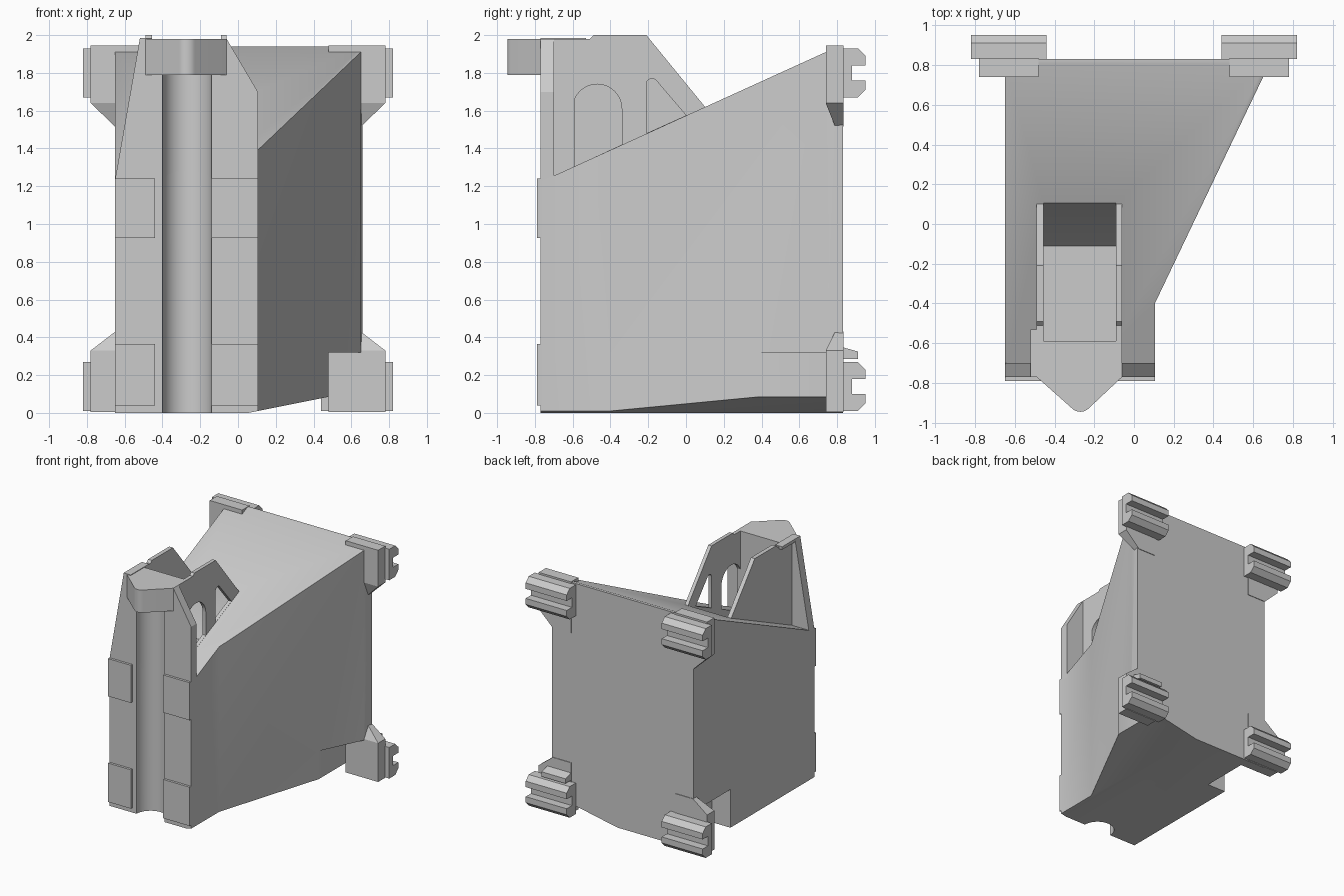
import bpy, bmesh, math
from mathutils import Vector

cube = bpy.data.objects.get("Cube")
if cube:
    bpy.data.objects.remove(cube, do_unlink=True)

grey = bpy.data.materials.new("plain grey")
grey.use_nodes = True
GREY = (0.6, 0.6, 0.6, 1)
grey.diffuse_color = GREY
grey.node_tree.nodes["Principled BSDF"].inputs["Base Color"].default_value = GREY

PLACE = {"x": lambda u, v, w: (w, u, v),
         "y": lambda u, v, w: (u, w, v),
         "z": lambda u, v, w: (u, v, w)}


def finish(name, bm):
    bmesh.ops.recalc_face_normals(bm, faces=bm.faces[:])
    mesh = bpy.data.meshes.new(name)
    bm.to_mesh(mesh)
    bm.free()
    mesh.materials.append(grey)
    obj = bpy.data.objects.new(name, mesh)
    bpy.context.collection.objects.link(obj)
    return obj


def prism(name, axis, points, lo, hi, planes=()):
    """Extrude a profile along an axis, then trim it with planes (point, outward normal)."""
    bm = bmesh.new()
    verts = [bm.verts.new(PLACE[axis](u, v, lo)) for u, v in points]
    face = bm.faces.new(verts)
    new = bmesh.ops.extrude_face_region(bm, geom=[face])["geom"]
    shift = Vector(PLACE[axis](0, 0, hi - lo))
    bmesh.ops.translate(bm, vec=shift, verts=[g for g in new if isinstance(g, bmesh.types.BMVert)])
    for co, no in planes:
        bmesh.ops.bisect_plane(bm, geom=bm.verts[:] + bm.edges[:] + bm.faces[:],
                               plane_co=co, plane_no=no, clear_outer=True)
        bmesh.ops.holes_fill(bm, edges=[e for e in bm.edges if e.is_boundary])
    return finish(name, bm)


def box(name, x, y, z):
    return prism(name, "z", [(x[0], y[0]), (x[1], y[0]), (x[1], y[1]), (x[0], y[1])], *z)


def cut(obj, cutter):
    cutter.hide_render = True
    mod = obj.modifiers.new("cut", "BOOLEAN")
    mod.operation, mod.solver, mod.object = "DIFFERENCE", "EXACT", cutter
    bpy.context.view_layer.objects.active = obj
    bpy.ops.object.modifier_apply(modifier=mod.name)
    bpy.data.objects.remove(cutter, do_unlink=True)


def arc(cx, cy, r, start, end, n):
    angles = [math.radians(start + (end - start) * i / n) for i in range(n + 1)]
    return [(cx + r * math.cos(a), cy + r * math.sin(a)) for a in angles]


FRONT, BACK, MID = -0.77, 0.83, -0.27
SLOPE = 0.455
top_plane = ((0, -0.70, 1.255), (0, -SLOPE, 1))
groove = arc(MID, FRONT, 0.13, 180, 0, 24)

# Main body with sloped top, slanted side, front groove and chamfered underside
body = prism("body", "z",
             [(-0.65, FRONT)] + groove + [(0.105, FRONT), (0.105, -0.40),
              (0.65, 0.74), (0.66, BACK), (-0.65, BACK)], 0, 2.2,
             [top_plane, ((0.055, 0, 0), (0.2, 0, -1)), ((0, 0, 1.94), (0, 0, 1))])
for s in (-1, 1):
    cut(body, box("corner_cutter", sorted((s * 0.48, s * 0.9)), (0.34, 0.745), (-0.1, 0.32)))
cut(body, prism("pocket_cutter", "x", [(-0.59, 1.24), (-0.11, 1.24), (0.105, 1.62),
                                       (0.105, 1.9), (-0.59, 1.9)], -0.455, -0.09))

# Raised front wall, grooved spine and overhanging nose
prism("front_wall_right", "y", [(-0.65, 1.22), (-0.49, 1.22), (-0.49, 1.98), (-0.52, 1.98),
                                (-0.65, 1.24)], FRONT, -0.70)
prism("front_wall_left", "y", [(-0.06, 1.22), (0.105, 1.22), (0.105, 1.70), (-0.06, 1.98)],
      FRONT, -0.70)
spine = prism("spine", "z", [(-0.49, FRONT)] + groove +
              [(-0.06, FRONT), (-0.06, -0.59), (-0.49, -0.59)], 1.2, 1.79)
nose = prism("nose", "z", [(-0.49, -0.59), (-0.49, FRONT)] +
             arc(MID, -0.885, 0.06, 225, 315, 10) + [(-0.06, FRONT), (-0.06, -0.59)], 1.79, 1.98)
box("nose_tab", (-0.52, -0.455), (FRONT, -0.53), (1.96, 1.985))

# Two ribs standing on the sloped top, one with windows
rib_profile = [(-0.70, 1.25), (0.105, 1.615), (-0.21, 2.0), (-0.49, 2.0), (-0.51, 1.98), (-0.70, 1.98)]
prism("solid_rib", "x", rib_profile, -0.49, -0.455)
rib = prism("window_rib", "x", rib_profile, -0.09, -0.06)
cut(rib, prism("arch_cutter", "x", [(-0.60, 1.3), (-0.34, 1.42)] +
               arc(-0.47, 1.61, 0.13, 0, 180, 20), -0.2, 0.05))
cut(rib, prism("slot_cutter", "x", [(-0.21, 1.48), (0, 1.575)] +
               arc(-0.18, 1.74, 0.03, 40, 180, 8), -0.2, 0.05))

# Thin pads on the front face
for z in ((0.04, 0.365), (0.925, 1.24)):
    box("front_pad_right", (-0.65, -0.44), (-0.79, FRONT), z)
    box("front_pad_left", (-0.14, 0.105), (-0.79, FRONT), z)


# Corner mounts with tapered ends, each carrying a channelled rail
def mount(name, s, z_flat, z_bend, z_tip):
    outline = [(0.48, z_flat), (0.78, z_flat), (0.78, z_bend), (0.65, z_tip), (0.48, z_tip)]
    bm = bmesh.new()
    rings = []
    for front in (True, False):
        rings.append([bm.verts.new((s * x, (0.79 if z == z_tip else 0.74) if front else 0.835, z))
                      for x, z in outline])
        bm.faces.new(rings[-1][:3] + [bm.verts.new((s * 0.48, 0.74 if front else 0.835, z_bend))])
        corner = bm.verts[:][-1]
        bm.faces.new([corner, rings[-1][2], rings[-1][3], rings[-1][4]])
        rings[-1].append(corner)
    a, b = rings
    for i in range(6):
        j = (i + 1) % 6
        bm.faces.new([a[i], a[j], b[j], b[i]])
    finish(name, bm)


half = [(0.83, 0.13), (0.91, 0.13), (0.95, 0.09), (0.95, 0.04), (0.88, 0.04)]
rail = half + [(y, -z) for y, z in reversed(half)]
for side, s in (("left", 1), ("right", -1)):
    mount("upper_mount_" + side, s, 1.945, 1.64, 1.515)
    mount("lower_mount_" + side, s, 0.005, 0.33, 0.43)
    for level, zc in (("upper", 1.80), ("lower", 0.14)):
        prism(f"{level}_rail_{side}", "x", [(y, z + zc) for y, z in rail],
              *sorted((s * 0.44, s * 0.82)))
prism("rail_lip", "x", [(0.82, 0.285), (0.91, 0.285), (0.91, 0.325), (0.82, 0.35)], 0.48, 0.70)

# Smooth the curved parts while keeping corners crisp
for obj in bpy.context.view_layer.objects:
    obj.select_set(obj in (body, spine, nose, rib))
bpy.context.view_layer.objects.active = body
bpy.ops.object.shade_smooth_by_angle(angle=math.radians(30))
